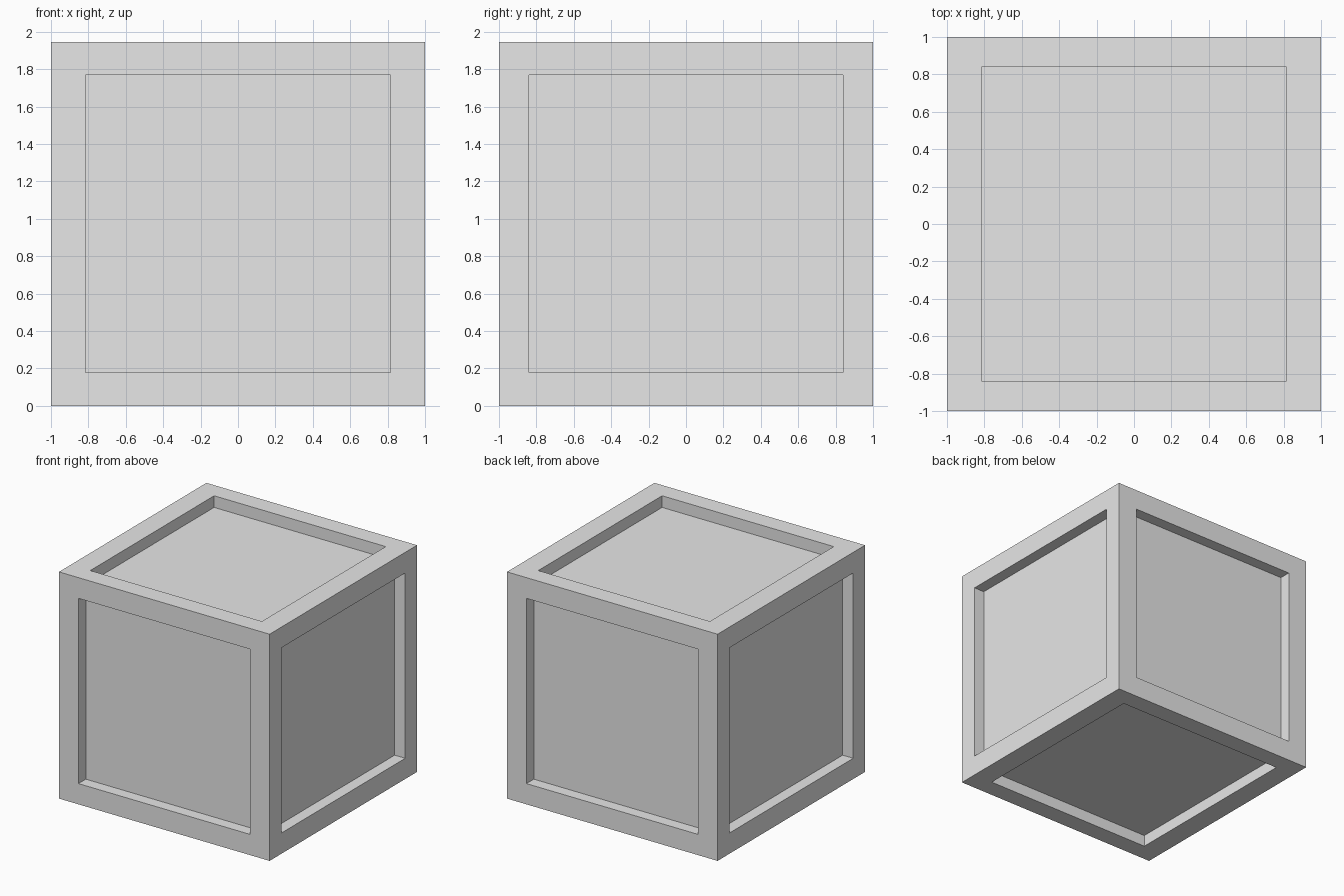
import bpy
import bmesh
from mathutils import Vector

# Remove the default cube
default = bpy.data.objects.get("Cube")
if default:
    bpy.data.objects.remove(default, do_unlink=True)

HALF = Vector((1.0, 1.0, 0.973))        # half size of the crate
OPENING = Vector((0.815, 0.84, 0.795))  # half size of the recessed openings
DEPTH = 0.1                             # depth of the recesses

# Plain grey material
grey = bpy.data.materials.new("plain_grey")
grey.use_nodes = True
colour = (0.8, 0.8, 0.8, 1.0)
grey.diffuse_color = colour
grey.node_tree.nodes["Principled BSDF"].inputs["Base Color"].default_value = colour


def shape_panel(face, axis, depth):
    """Place a panel's corners on the opening outline, sunk by depth."""
    for vert in face.verts:
        for i in range(3):
            size = HALF[i] - depth if i == axis else OPENING[i]
            vert.co[i] = size if vert.co[i] > 0 else -size


# Crate body: a block with a recessed panel in every side
bm = bmesh.new()
bmesh.ops.create_cube(bm, size=2.0)
bmesh.ops.scale(bm, vec=HALF, verts=bm.verts)
bm.normal_update()
panels = [(f, max(range(3), key=lambda i: abs(f.normal[i]))) for f in bm.faces]

# First inset makes the frame, second makes the walls of the recess
for depth in (0.0, DEPTH):
    bmesh.ops.inset_individual(bm, faces=[f for f, _ in panels], thickness=0.05)
    for face, axis in panels:
        shape_panel(face, axis, depth)
bmesh.ops.recalc_face_normals(bm, faces=bm.faces)

mesh = bpy.data.meshes.new("crate")
bm.to_mesh(mesh)
bm.free()
mesh.materials.append(grey)

crate = bpy.data.objects.new("crate", mesh)
crate.location.z = HALF.z
bpy.context.collection.objects.link(crate)
